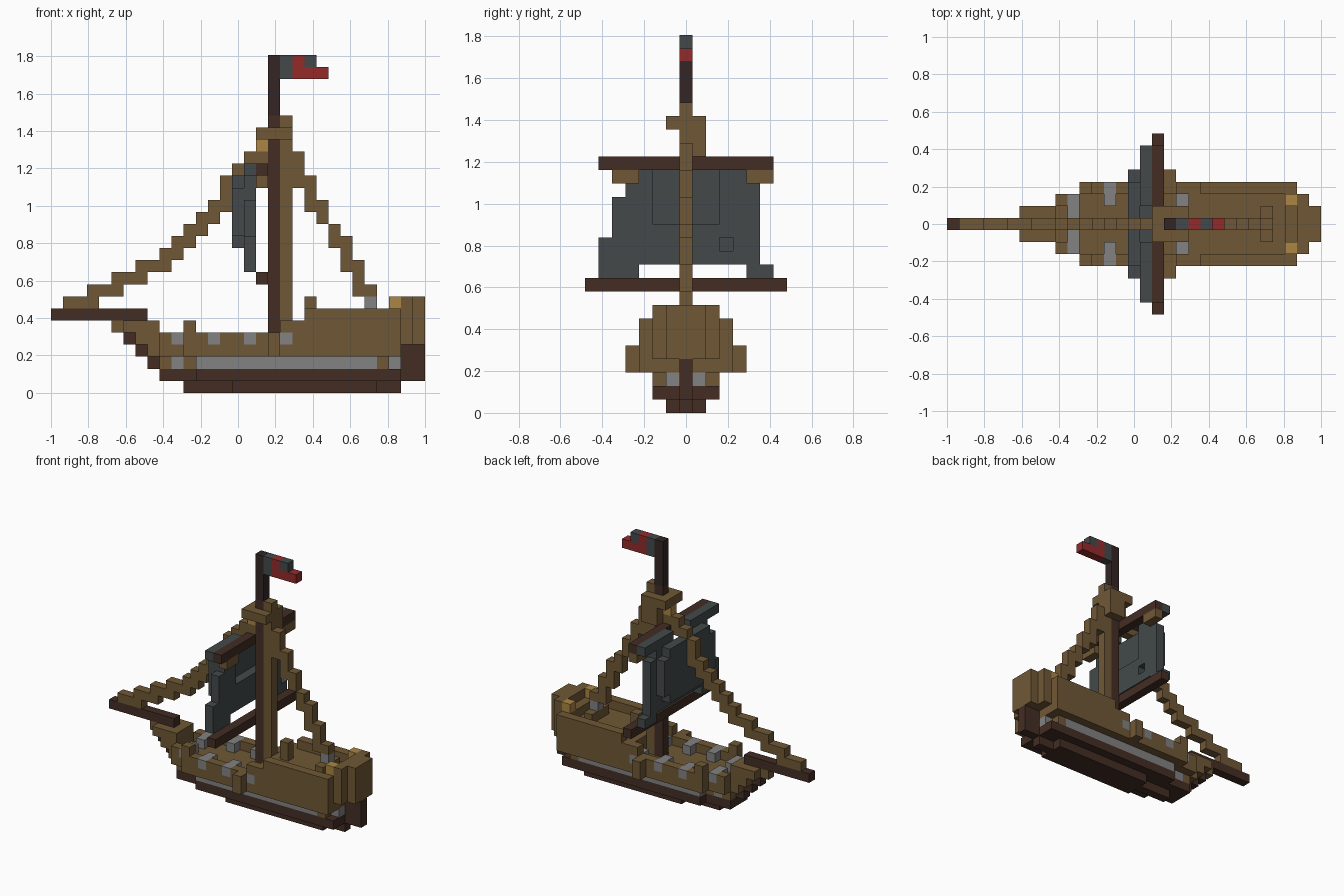
import bpy
import bmesh
from mathutils import Vector

default_cube = bpy.data.objects.get("Cube")
if default_cube:
    bpy.data.objects.remove(default_cube, do_unlink=True)

UNIT = 2 / 31  # edge length of one block


def make_material(name, rgb):
    linear = [((c / 255 + 0.055) / 1.055) ** 2.4 for c in rgb] + [1.0]
    material = bpy.data.materials.new(name)
    material.use_nodes = True
    material.diffuse_color = linear
    material.node_tree.nodes["Principled BSDF"].inputs["Base Color"].default_value = linear
    return material


materials = {
    "wood": make_material("oak wood", (112, 88, 54)),
    "dark": make_material("dark timber", (67, 45, 36)),
    "tip": make_material("blackened timber", (51, 37, 37)),
    "grey": make_material("iron grey", (130, 130, 130)),
    "slate": make_material("slate cloth", (67, 73, 74)),
    "gold": make_material("lantern gold", (172, 134, 68)),
    "red": make_material("flag red", (148, 42, 42)),
}
palette = list(materials)
blocks = {}  # cell -> (part, colour); later blocks replace earlier ones


def span(value):
    first, last = value if isinstance(value, tuple) else (value, value)
    return range(first, last + 1)


def fill(part, colour, along, across, height):
    for i in span(along):
        for j in span(across):
            for k in span(height):
                blocks[i, j, k] = (part, colour)


def centred(part, colour, along, half, height):
    fill(part, colour, along, (-half, half), height)


def both_sides(part, colour, along, across, height):
    inner, outer = across if isinstance(across, tuple) else (across, across)
    fill(part, colour, along, (inner, outer), height)
    fill(part, colour, along, (-outer, -inner), height)


# Keel and lower hull
centred("keel", "dark", (11, 28), 0, 0)
centred("keel", "dark", (15, 26), 1, 0)
centred("keel", "dark", (9, 11), 1, 1)
centred("keel", "dark", (12, 28), 2, 1)
centred("hull", "wood", (9, 28), 1, 2)
centred("hull", "grey", (12, 26), 2, 2)
centred("hull", "wood", 27, 2, 2)
for i in (10, 28):
    centred("hull", "grey", i, 1, 2)

# Deck and bulwarks, widening in steps from the bow
centred("hull", "wood", 8, 1, 3)
centred("hull", "wood", (9, 10), 2, 3)
centred("hull", "wood", (11, 28), 3, 3)
both_sides("bulwark", "wood", (9, 10), 2, 4)
both_sides("bulwark", "wood", (11, 19), 3, 4)
both_sides("bulwark", "wood", 11, 3, 5)
both_sides("bulwark", "wood", 18, 4, (3, 4))

# Bow platform and stepped stem
centred("bow", "wood", (7, 8), 1, 4)
centred("bow", "wood", (6, 8), 1, 5)
centred("bow", "wood", 5, 0, 5)
for step in range(3):
    centred("stem", "dark", 6 + step, 0, 4 - step)

# Raised stern with walls, transom and lanterns
centred("stern", "wood", (20, 28), 3, (4, 5))
both_sides("stern", "wood", 19, 3, 5)
both_sides("stern", "wood", (21, 28), 3, 6)
centred("stern", "wood", 28, 2, 6)
centred("stern", "wood", 29, 2, (4, 7))
centred("stern", "wood", 30, 1, (4, 7))
centred("stern", "wood", 26, 1, 6)
both_sides("stern_lantern", "gold", 28, 2, 7)
centred("wheel", "wood", 21, 0, (6, 7))
centred("rudder", "dark", (29, 30), 0, (1, 3))

# Cannons poking through the bulwarks
both_sides("cannons", "grey", 10, (1, 2), 4)
for i in (13, 16, 19):
    both_sides("cannons", "grey", i, (2, 3), 4)

# Mast, crow's nest and bowsprit
centred("mast", "dark", 18, 0, (4, 22))
centred("mast", "tip", 18, 0, (23, 27))
centred("mast_brace", "wood", 19, 0, (4, 22))
fill("crows_nest", "wood", (17, 19), (-1, 1), 21)
fill("crows_nest", "wood", (18, 19), 1, (19, 20))
centred("mast", "dark", 18, 0, 21)
centred("bowsprit", "dark", (0, 7), 0, 6)

# Yards with lashings
centred("upper_yard", "dark", 17, 6, 18)
centred("lower_yard", "dark", 17, 7, 9)
fill("lashings", "wood", 17, (-5, -4), 17)
fill("lashings", "wood", 17, (5, 6), 17)

# Sail: ragged back layer with an opening, and a bulging front layer
centred("sail", "slate", 16, 5, (11, 16))
centred("sail", "slate", 16, 4, 17)
both_sides("sail", "slate", 16, (2, 6), 18)
fill("sail", "slate", 16, -6, (11, 12))
fill("sail", "slate", 16, (-6, -4), 10)
fill("sail", "slate", 16, (5, 6), 10)
for j in range(-2, 3):
    for k in span((14, 17)):
        blocks.pop((16, j, k), None)
blocks.pop((16, 3, 12))
blocks.pop((16, -5, 16))
centred("sail", "slate", 15, 4, (13, 16))
centred("sail", "slate", 15, 3, 12)
centred("sail", "slate", 15, 3, 17)

# Forestay: a staircase rope from the bowsprit to the mast
for step in range(4):
    centred("forestay", "wood", (1 + 2 * step, 3 + 2 * step), 0, 7 + step)
for step in range(5):
    centred("forestay", "wood", (9 + step, 10 + step), 0, 11 + step)
centred("forestay", "wood", 14, 0, (16, 17))
centred("forestay", "wood", (15, 16), 0, 18)
centred("forestay", "wood", (16, 17), 0, 19)
centred("forestay", "gold", 17, 0, 20)

# Backstay: steep staircase rope down to its stern cleat
for step, low in enumerate((17, 15, 14, 12, 10, 9, 8)):
    top = min(low + 2, 19) if step < 2 else low + (step < 6)
    centred("backstay", "wood", 20 + step, 0, (low, top))
centred("backstay", "wood", 24, 0, 12)
centred("backstay", "wood", 25, 0, 8)
centred("stay_cleat", "grey", 26, 0, 7)

# Flag
centred("flag", "slate", 19, 0, (26, 27))
centred("flag", "red", 20, 0, (26, 27))
centred("flag", "red", (21, 22), 0, 26)
centred("flag", "slate", 21, 0, 27)


def build_part(part):
    """Make one object from the exposed faces of a part's blocks."""
    bm = bmesh.new()
    for cell, (owner, colour) in blocks.items():
        if owner != part:
            continue
        centre = Vector((cell[0] - 15, cell[1], cell[2] + 0.5))
        for axis in range(3):
            for sign in (-1, 1):
                normal = Vector((0, 0, 0))
                normal[axis] = sign
                beside = tuple(int(c + n) for c, n in zip(cell, normal))
                if beside in blocks:
                    continue
                u = Vector((0, 0, 0))
                u[(axis + 1) % 3] = 0.5
                v = normal.cross(u)
                middle = centre + normal / 2
                corners = (middle - u - v, middle + u - v, middle + u + v, middle - u + v)
                face = bm.faces.new([bm.verts.new(c * UNIT) for c in corners])
                face.material_index = palette.index(colour)
    bmesh.ops.remove_doubles(bm, verts=bm.verts, dist=UNIT / 100)
    bmesh.ops.dissolve_limit(bm, angle_limit=0.01, verts=bm.verts,
                             edges=bm.edges, delimit={"MATERIAL"})
    mesh = bpy.data.meshes.new(part)
    bm.to_mesh(mesh)
    bm.free()
    for material in materials.values():
        mesh.materials.append(material)
    bpy.context.collection.objects.link(bpy.data.objects.new(part, mesh))


for part in dict.fromkeys(owner for owner, colour in blocks.values()):
    build_part(part)
